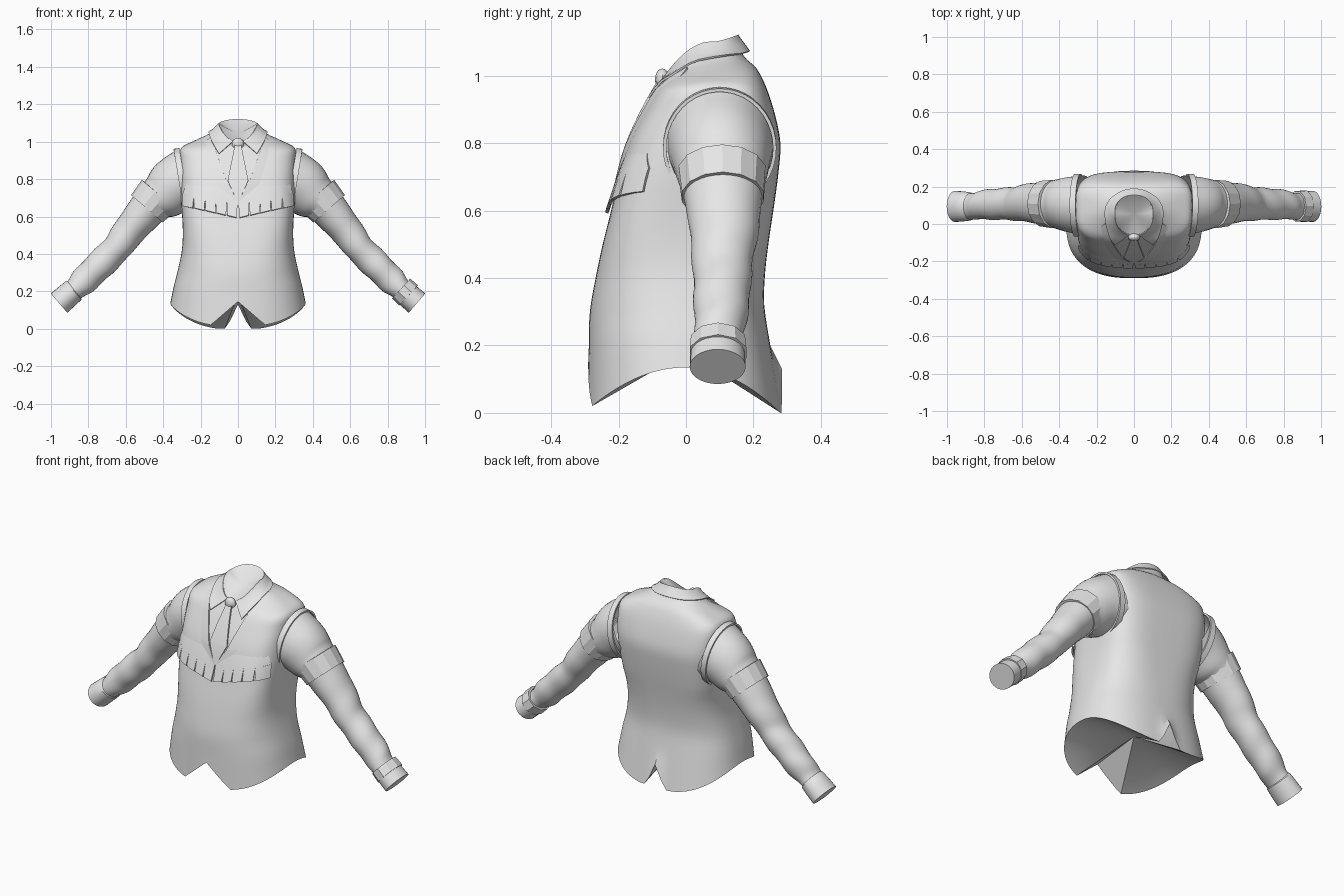
import bpy, bmesh
from math import sin, cos, pi, radians
from mathutils import Vector
from mathutils.bvhtree import BVHTree

cube = bpy.data.objects.get("Cube")
if cube:
    bpy.data.objects.remove(cube, do_unlink=True)

grey = bpy.data.materials.new("cloth grey")
grey.use_nodes = True
grey.diffuse_color = (0.8, 0.8, 0.8, 1)
for node in grey.node_tree.nodes:
    if node.type == 'BSDF_PRINCIPLED':
        node.inputs["Base Color"].default_value = (0.8, 0.8, 0.8, 1)


def add_object(name, verts, faces, mirror=False, thick=0, smooth=True):
    mesh = bpy.data.meshes.new(name)
    mesh.from_pydata([tuple(v) for v in verts], [], faces)
    mesh.materials.append(grey)
    obj = bpy.data.objects.new(name, mesh)
    bpy.context.collection.objects.link(obj)
    if thick:
        solid = obj.modifiers.new("Thickness", 'SOLIDIFY')
        solid.thickness = thick
        solid.offset = -1
    if mirror:
        obj.modifiers.new("Mirror", 'MIRROR')
    bpy.ops.object.select_all(action='DESELECT')
    obj.select_set(True)
    bpy.context.view_layer.objects.active = obj
    if obj.modifiers:
        bpy.ops.object.convert(target='MESH')
    if smooth:
        bpy.ops.object.shade_smooth_by_angle(angle=radians(35))


def grid_faces(rows, cols, closed=False):
    faces = []
    for r in range(rows - 1):
        for c in range(cols if closed else cols - 1):
            d = (c + 1) % cols
            faces.append((r * cols + c, r * cols + d, (r + 1) * cols + d, (r + 1) * cols + c))
    return faces


def refine(rows, n):
    """Smooth curve through rows of numbers."""
    out = []
    for i in range(len(rows) - 1):
        quad = (rows[max(0, min(len(rows) - 1, i + k))] for k in (-1, 0, 1, 2))
        cols = list(zip(*quad))
        for s in range(n):
            t = s / n
            out.append([q + t / 2 * (r - p + t * (2 * p - 5 * q + 4 * r - e
                        + t * (3 * (q - r) + e - p))) for p, q, r, e in cols])
    return out + [list(rows[-1])]


def clamp(v):
    return min(1, max(0, v))


def ring_point(ring, ang, e):
    """Rounded box section with its own side, front and back heights."""
    w, ys, zs, yf, zf, yb, zb = ring
    c, s = cos(ang), sin(ang)
    y1, z1 = (yf, zf) if s < 0 else (yb, zb)
    x = w * abs(c) ** e * (1 if c > 0 else -1)
    return Vector((x, ys + (y1 - ys) * abs(s) ** e, zs + (z1 - zs) * abs(s) ** 1.6))


# Vest body: half width, side y, side z, front y, front z, back y, back z
rings = [
    (.362, 0, .135, -.29, .01, .285, -.005),
    (.345, 0, .22, -.288, .2, .25, .2),
    (.32, 0, .32, -.285, .3, .232, .32),
    (.3, 0, .42, -.268, .4, .235, .42),
    (.295, 0, .52, -.247, .5, .247, .52),
    (.3, .03, .62, -.222, .6, .262, .62),
    (.308, .06, .72, -.2, .7, .275, .72),
    (.31, .09, .82, -.17, .8, .28, .8),
    (.312, .1, .9, -.12, .9, .265, .88),
    (.305, .1, .965, -.09, .95, .24, .96),
    (.25, .1, .998, -.075, .975, .21, 1.02),
    (.14, .08, 1.05, -.06, .985, .17, 1.06),
    (.1, .06, 1.095, -.058, 1.0, .15, 1.12),
]
SEG, FINE = 96, 3
body_rings = refine(rings, FINE)
rows = []
for ring in body_rings:
    boxy = .8 - .25 * clamp((ring[2] - .3) / .3) + .35 * clamp((ring[2] - .96) / .08)
    rows.append([ring_point(ring, 2 * pi * k / SEG, boxy) for k in range(SEG)])
for p in rows[0]:  # pointed hem notches
    notch = .145 - .86 * abs(p.x) if p.y < 0 else .13 - 2.1 * abs(p.x)
    p.z = max(p.z, notch, 0)
for i in range(1, FINE):
    rows[i] = [a.lerp(b, i / FINE) for a, b in zip(rows[0], rows[FINE])]
verts = sum(rows, [])
body_faces = grid_faces(len(rows), SEG, True)
surface = BVHTree.FromPolygons(verts, body_faces)

# Closed underside and neck
under, neck, top = len(verts), len(verts) + 1, len(verts) - SEG
verts += [Vector((0, 0, .18)), Vector((0, .05, 1.04))]
for k in range(SEG):
    n = (k + 1) % SEG
    body_faces += [(n, k, under), (top + k, top + n, neck)]
add_object("vest_body", verts, body_faces)


def on_front(x, z, lift):
    hit, nor, _, _ = surface.ray_cast(Vector((x, -1, z)), Vector((0, 1, 0)))
    if hit is None:
        hit, nor, _, _ = surface.find_nearest(Vector((x, -.1, z)))
    return hit + nor * lift


def panel(name, corners, lifts, n=6, mirror=True):
    """Cloth patch on the chest; corners run low inner, low outer, high outer, high inner."""
    verts = []
    for j in range(n + 1):
        for i in range(n + 1):
            u, v = i / n, j / n
            wts = ((1 - u) * (1 - v), u * (1 - v), u * v, (1 - u) * v)
            x, z, lift = (sum(w * q for w, q in zip(wts, vals))
                          for vals in (*zip(*corners), lifts))
            verts.append(on_front(x, z, lift))
    add_object(name, verts, grid_faces(n + 1, n + 1), mirror, .01)


# Chest yoke with slit lower edge
def yoke_low(x):
    return .59 + .23 * x


TABS, WIDE = 5, .285
for t in range(TABS):
    a, b = (.003 + WIDE * k / TABS for k in (t, t + 1))
    panel("yoke_tab", [(a + .004, yoke_low(a)), (b - .003, yoke_low(b)),
                       (b, yoke_low(b) + .07), (a, yoke_low(a) + .07)],
          (.016, .016, .008, .008), 4)
panel("chest_yoke", [(.003, yoke_low(0) + .07), (.288, yoke_low(WIDE) + .07),
                     (.27, .8), (.003, .8)], (.008, .008, -.004, -.004), 10)

# Vest neckline edges and tie
panel("neckline_edge", [(.055, .77), (.16, .8), (.2, .985), (.145, 1.02)],
      (.007, -.004, -.004, .007), 8)
panel("neckline_point", [(0, .68), (.09, .7), (.16, .8), (.055, .77)],
      (.007, -.004, -.004, .007), 5)
panel("tie_blade", [(-.055, .79), (.055, .79), (.017, .975), (-.017, .975)],
      (.008, .008, .014, .014), 6, False)
panel("tie_tip", [(-.004, .68), (.004, .68), (.055, .79), (-.055, .79)],
      (.007, .007, .008, .008), 6, False)
bm = bmesh.new()
bmesh.ops.create_uvsphere(bm, u_segments=12, v_segments=8, radius=1)
knot_verts = [Vector((v.co.x * .033, v.co.y * .022 - .07, v.co.z * .033 + .988))
              for v in bm.verts]
add_object("tie_knot", knot_verts, [[v.index for v in f.verts] for f in bm.faces])
bm.free()

# Shirt collar folded outward with pointed fronts
top_ring = (.103, .06, 1.1, -.062, 1.005, .154, 1.122)
low_ring = (.157, .05, 1.05, -.16, .875, .19, 1.073)
COLS, ROWS = 18, 6
verts = []
for j in range(ROWS + 1):
    v = j / ROWS
    for i in range(COLS + 1):
        u = i / COLS
        high = ring_point(top_ring, radians(-78 + 168 * u), 1)
        low = ring_point(low_ring, radians(-50 + 140 * u), 1)
        p = low.lerp(high, v)
        near, nor, _, _ = surface.find_nearest(p)
        gap = .013 - .008 * v
        if (p - near).dot(nor) < gap:
            p = near + nor * gap
        if i == COLS:
            p.x = 0
        verts.append(p)
add_object("shirt_collar", verts, grid_faces(ROWS + 1, COLS + 1), True, .006)


def tube(name, stations, seg, mirror=True, smooth=True, cap=False, thick=0, fold=0):
    """Loft along the arm: centre x, z, y, then radius across and front to back."""
    verts = []
    last = len(stations) - 1
    for i, (x, z, y, ra, rb) in enumerate(stations):
        a, b = stations[max(0, i - 1)], stations[min(last, i + 1)]
        side = Vector((a[1] - b[1], 0, b[0] - a[0])).normalized()
        for k in range(seg):
            ang = 2 * pi * k / seg
            f = 1 + fold * sin(x * 55 + 2 * sin(ang)) * clamp((x - .5) * 8)
            verts.append(Vector((x, y, z)) + side * (ra * f * cos(ang))
                         + Vector((0, rb * f * sin(ang), 0)))
    faces = grid_faces(last + 1, seg, True)
    if cap:
        faces.append(tuple(range(last * seg, (last + 1) * seg)))
    # outward winding
    p, q, r = (verts[k] for k in faces[0][:3])
    x, z, y = stations[0][:3]
    if (q - p).cross(r - q).dot(p - Vector((x, y, z))) < 0:
        faces = [tuple(reversed(f)) for f in faces]
    add_object(name, verts, faces, mirror, thick, smooth)


# Sleeves, cuffs and bands
sleeve = [
    (.27, .795, .1, .17, .16), (.335, .765, .103, .155, .15),
    (.395, .717, .106, .134, .136), (.455, .672, .108, .107, .122),
    (.53, .585, .112, .095, .108), (.595, .505, .112, .084, .098),
    (.65, .43, .108, .079, .088), (.75, .33, .106, .078, .083),
    (.82, .26, .1, .074, .076), (.87, .212, .095, .06, .07),
    (.935, .156, .093, .058, .072),
]
tube("shirt_sleeve", refine(sleeve, 5), 32, fold=.035)
tube("armhole_edge", [(.285, .79, .1, .178, .168), (.316, .785, .1, .179, .168)],
     40, thick=.01)
tube("arm_band", [(.422, .716, .107, .122, .132), (.487, .641, .109, .112, .124)],
     14, smooth=False, thick=.018)
tube("shirt_cuff", [(.875, .208, .094, .06, .07), (.88, .204, .094, .065, .076),
                    (.92, .169, .094, .067, .081), (.957, .137, .094, .068, .083)],
     28, cap=True)
tube("left_wristband", [(.872, .215, .095, .072, .084), (.912, .178, .095, .074, .088)],
     10, mirror=False, smooth=False, thick=.012)
